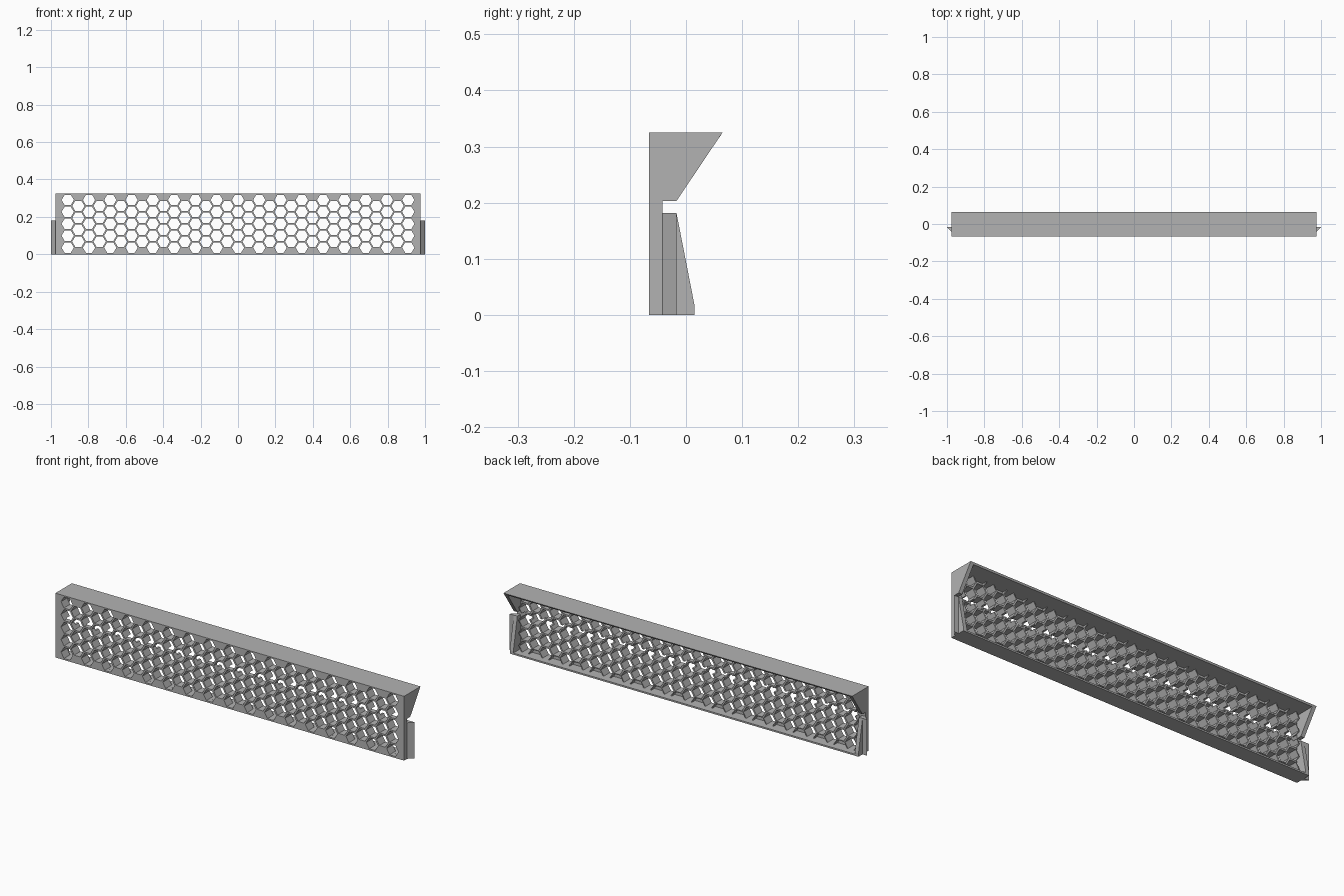
import bpy, bmesh
from mathutils import Vector

cube = bpy.data.objects.get("Cube")
if cube:
    bpy.data.objects.remove(cube, do_unlink=True)

grey = bpy.data.materials.new("light_grey")
grey.use_nodes = True
colour = (0.45, 0.45, 0.45, 1)
grey.diffuse_color = colour
grey.node_tree.nodes["Principled BSDF"].inputs["Base Color"].default_value = colour

# Overall sizes
HALF = 0.975                                # half width of the panel
TOP = 0.325
FRONT, PLATE, CORE = -0.066, -0.042, -0.017   # front face, plate back, cell back
RIM_BACK, FLOOR_BACK = 0.065, 0.015
SLOT_LOW, SLOT_HIGH = 0.182, 0.203
WALL, SKIN = 0.02, 0.008
COL, ROW, MID = 0.0569, 0.0637, 0.163       # cell spacing and middle height
HOLE = 0.87                                 # opening size within a cell


def finish(name, bm):
    bmesh.ops.remove_doubles(bm, verts=bm.verts, dist=0.0001)
    bmesh.ops.recalc_face_normals(bm, faces=bm.faces)
    mesh = bpy.data.meshes.new(name)
    bm.to_mesh(mesh)
    bm.free()
    mesh.materials.append(grey)
    obj = bpy.data.objects.new(name, mesh)
    bpy.context.collection.objects.link(obj)
    return obj


def prism(bm, points, shift):
    """Close a solid between a polygon and its shifted copy."""
    near = [bm.verts.new(p) for p in points]
    far = [bm.verts.new(Vector(p) + Vector(shift)) for p in points]
    bm.faces.new(near)
    bm.faces.new(far[::-1])
    for i in range(len(near)):
        j = (i + 1) % len(near)
        bm.faces.new((near[i], near[j], far[j], far[i]))


def extrude_x(name, profile, x0, x1):
    bm = bmesh.new()
    prism(bm, [(x0, y, z) for y, z in profile], (x1 - x0, 0, 0))
    return finish(name, bm)


def rect(y0, y1, z0, z1):
    return [(y0, z0), (y1, z0), (y1, z1), (y0, z1)]


def cut(target, cutter):
    cutter.hide_render = True
    mod = target.modifiers.new("cut", 'BOOLEAN')
    mod.operation = 'DIFFERENCE'
    mod.solver = 'EXACT'
    mod.object = cutter
    bpy.context.view_layer.objects.active = target
    bpy.ops.object.modifier_apply(modifier=mod.name)
    bpy.data.objects.remove(cutter, do_unlink=True)


def hexagon(cx, cz, y, scale=1):
    w, h = COL / 3 * scale, ROW / 2 * scale
    return [Vector((cx + a * w, y, cz + b * h)) for a, b in
            ((2, 0), (1, 1), (-1, 1), (-2, 0), (-1, -1), (1, -1))]


# Alternating columns of five and four cells
cells = []
for i in range(-16, 17):
    count = 5 - i % 2
    for j in range(count):
        cells.append((i * COL, MID + (j - (count - 1) / 2) * ROW))

# Front plate with hexagonal holes
panel = extrude_x("front_panel", rect(FRONT, PLATE, 0, TOP), -HALF, HALF)
bm = bmesh.new()
for cx, cz in cells:
    prism(bm, hexagon(cx, cz, FRONT - 0.02, HOLE), (0, 0.08, 0))
cut(panel, finish("hole_cutter", bm))


# Honeycomb tubes behind the plate, walls shared between neighbours
def edge_key(a, b):
    mid = (a + b) / 2
    return round(mid.x, 3), round(mid.z, 3)


uses = {}
for cx, cz in cells:
    ring = hexagon(cx, cz, 0)
    for k in range(6):
        key = edge_key(ring[k], ring[k - 1])
        uses[key] = uses.get(key, 0) + 1

bm = bmesh.new()


def quad(*points):
    bm.faces.new([bm.verts.new(p) for p in points])


for cx, cz in cells:
    of, ob = hexagon(cx, cz, PLATE), hexagon(cx, cz, CORE)
    nf, nb = hexagon(cx, cz, PLATE, HOLE), hexagon(cx, cz, CORE, HOLE)
    for k in range(6):
        quad(of[k - 1], of[k], nf[k], nf[k - 1])
        quad(ob[k], ob[k - 1], nb[k - 1], nb[k])
        quad(nf[k - 1], nf[k], nb[k], nb[k - 1])
        if uses[edge_key(of[k], of[k - 1])] == 1:
            quad(of[k], of[k - 1], ob[k - 1], ob[k])
core = finish("honeycomb_cells", bm)
cut(core, extrude_x("slot_cutter", rect(PLATE - 0.005, 0.05, SLOT_LOW, SLOT_HIGH), -1, 1))

# Top and bottom shelves
inner = HALF - WALL
extrude_x("top_shelf", [(PLATE, TOP - SKIN), (RIM_BACK - 0.005, TOP - SKIN),
                        (RIM_BACK, TOP), (PLATE, TOP)], -inner, inner)
extrude_x("bottom_shelf", rect(PLATE, FLOOR_BACK, 0, SKIN), -inner, inner)

# End walls, split by the slot, and wedge clips
upper = [(PLATE, SLOT_HIGH), (CORE, SLOT_HIGH), (RIM_BACK, TOP), (PLATE, TOP)]
lower = [(PLATE, 0), (FLOOR_BACK, 0), (FLOOR_BACK, 0.018),
         (CORE, SLOT_LOW), (PLATE, SLOT_LOW)]
for side, s in (("left", 1), ("right", -1)):
    extrude_x(side + "_upper_wall", upper, s * inner, s * HALF)
    extrude_x(side + "_lower_wall", lower, s * inner, s * HALF)
    bm = bmesh.new()
    prism(bm, [(s * HALF, PLATE, 0), (s, CORE, 0), (s * HALF, CORE, 0)],
          (0, 0, SLOT_LOW))
    finish(side + "_clip", bm)
